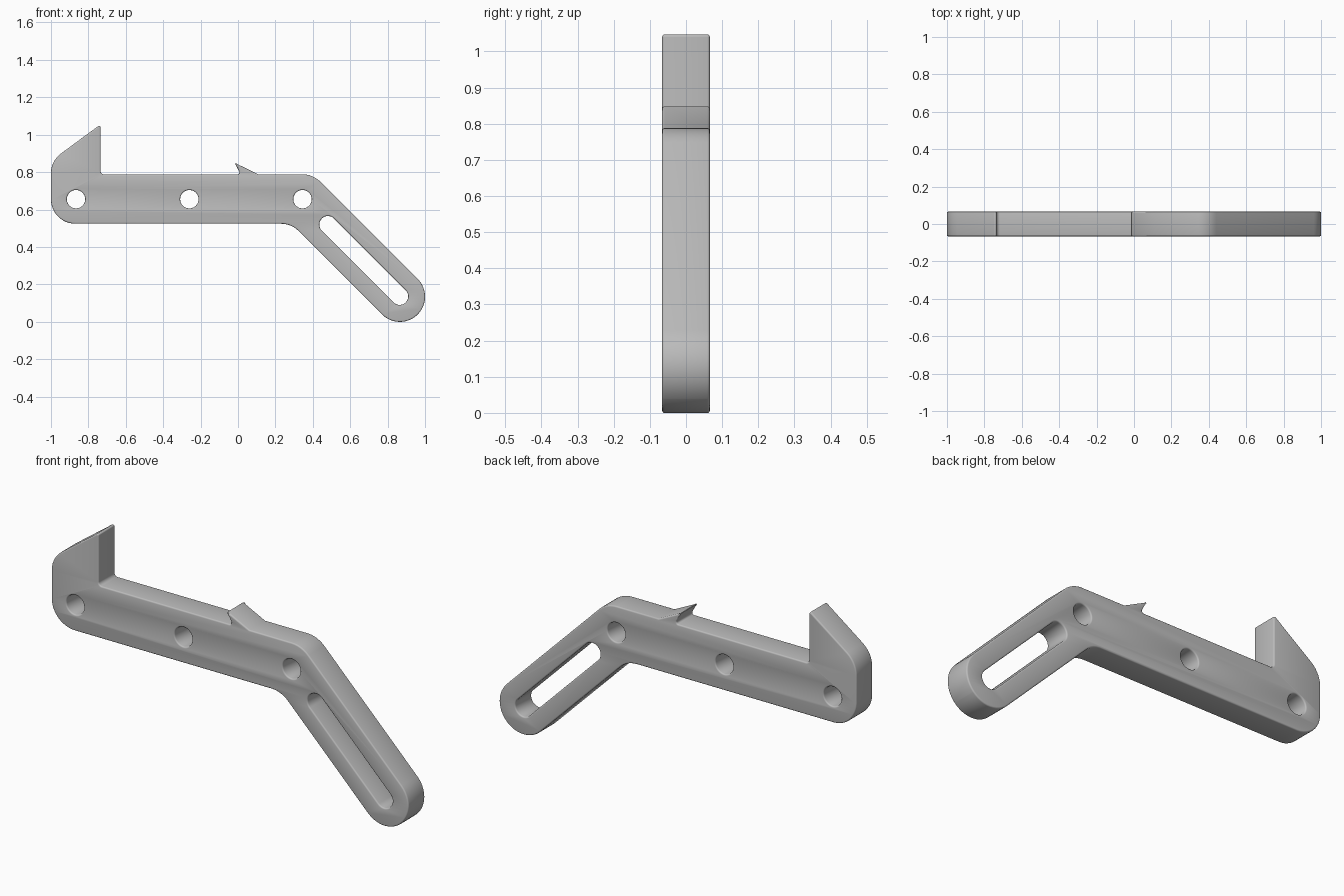
import bpy, bmesh
from math import sin, cos, pi, tan, radians
from mathutils import Vector
from mathutils.geometry import tessellate_polygon

if "Cube" in bpy.data.objects:
    bpy.data.objects.remove(bpy.data.objects["Cube"], do_unlink=True)

HALF = 0.066    # half thickness of the plate
ROUND = 0.007   # rounding of the rims


def material(name, rgb):
    mat = bpy.data.materials.new(name)
    mat.use_nodes = True
    mat.diffuse_color = (*rgb, 1)
    mat.node_tree.nodes["Principled BSDF"].inputs["Base Color"].default_value = (*rgb, 1)
    return mat


def fillet(corners):
    """Closed outline from (x, z, radius) corners."""
    pts = []
    for i, (x, z, r) in enumerate(corners):
        p = Vector((x, z))
        a = (Vector(corners[i - 1][:2]) - p).normalized()
        b = (Vector(corners[(i + 1) % len(corners)][:2]) - p).normalized()
        if r == 0:
            pts.append(p)
            continue
        half = a.angle(b) / 2
        centre = p + (a + b).normalized() * r / sin(half)
        start = p + a * r / tan(half) - centre
        sweep = start.angle_signed(p + b * r / tan(half) - centre)
        n = max(3, int(abs(sweep) / radians(7)))
        for k in range(n + 1):
            t = -sweep * k / n
            pts.append(centre + Vector((start.x * cos(t) - start.y * sin(t),
                                        start.x * sin(t) + start.y * cos(t))))
    return pts


def slot(a, b, r, n=24):
    """Clockwise stadium between two centres; a circle when they coincide."""
    a, b = Vector(a), Vector(b)
    d = (b - a).normalized() if a != b else Vector((1, 0))
    side = Vector((-d.y, d.x))
    ring = []
    for c, s in ((a, -1), (b, 1)):
        ring += [c + s * r * (side * cos(pi * k / n) + d * sin(pi * k / n))
                 for k in range(n + (a != b))]
    return ring


def inset(ring, w):
    """Move a ring into the material (which lies to its left) with mitred corners."""
    out = []
    for i, p in enumerate(ring):
        u = (p - ring[i - 1]).normalized()
        v = (ring[(i + 1) % len(ring)] - p).normalized()
        nu, nv = Vector((-u.y, u.x)), Vector((-v.y, v.x))
        out.append(p + (nu + nv) * w / (1 + nu.dot(nv)))
    return out


# Outline, counter-clockwise seen from the front
outline = fillet([
    (-1, 0.524, 0.13), (0.285, 0.524, 0.13),                   # underside
    (0.866, -0.0565, 0.1338), (1.0555, 0.134, 0.1338),         # rounded foot
    (0.401, 0.788, 0.134),                                     # elbow
    (0.108, 0.788, 0), (-0.018, 0.85, 0.002), (0.014, 0.788, 0.01),  # barb
    (-0.735, 0.788, 0.018), (-0.735, 1.055, 0.008),            # hook
    (-1, 0.86, 0.13)])
holes = [slot((x, 0.655), (x, 0.655), 0.049) for x in (-0.866, -0.26, 0.345)]
holes.append(slot((0.481, 0.519), (0.864, 0.136), 0.046))
rings = [outline] + holes

# Section of the wall from front rim to back rim: (inset, y)
quarter = [(ROUND * (1 - cos(t)), HALF - ROUND * (1 - sin(t)))
           for t in (pi / 2, pi / 3, pi / 6, 0)]
section = [(w, -y) for w, y in quarter] + [(w, y) for w, y in reversed(quarter)]

bm = bmesh.new()
front, back = [], []
for ring in rings:
    levels = [[bm.verts.new((p.x, y, p.y)) for p in inset(ring, w)] for w, y in section]
    for lo, hi in zip(levels, levels[1:]):
        for i in range(len(ring)):
            bm.faces.new((lo[i - 1], lo[i], hi[i], hi[i - 1])).smooth = True
    front.append(levels[0])
    back.append(levels[-1])

# Flat cheeks with the openings left free
for cap in (front, back):
    flat = [v for ring in cap for v in ring]
    for tri in tessellate_polygon([[Vector((v.co.x, v.co.z, 0)) for v in r] for r in cap]):
        bm.faces.new([flat[i] for i in tri])
bmesh.ops.recalc_face_normals(bm, faces=bm.faces)

mesh = bpy.data.meshes.new("lever_plate")
bm.to_mesh(mesh)
bm.free()
plate = bpy.data.objects.new("lever_plate", mesh)
bpy.context.collection.objects.link(plate)
mesh.materials.append(material("plain grey", (0.5, 0.5, 0.5)))
bpy.context.view_layer.objects.active = plate
plate.select_set(True)
bpy.ops.object.shade_smooth_by_angle(angle=radians(32))
